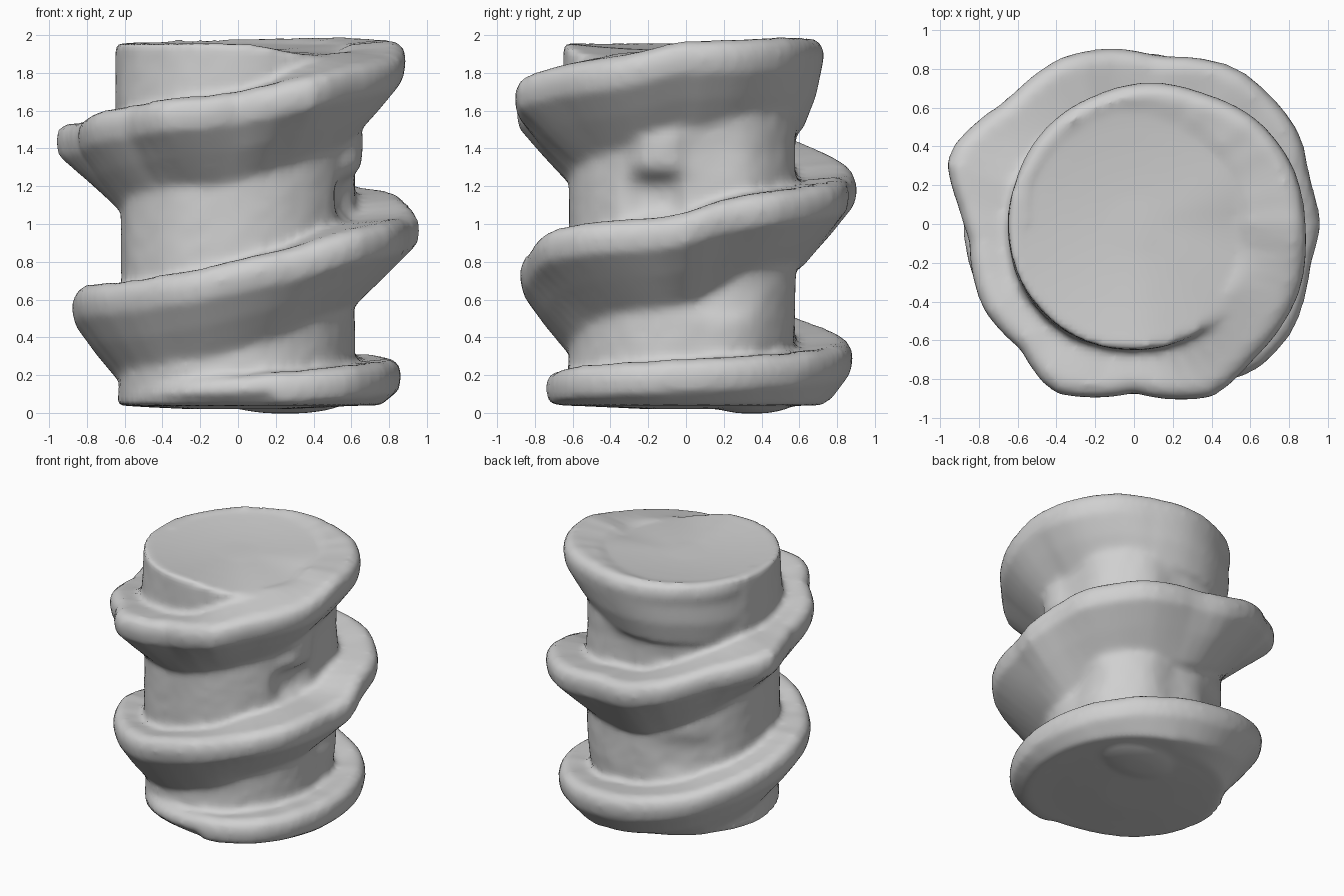
import bpy, bmesh, math, random

if "Cube" in bpy.data.objects:
    bpy.data.objects.remove(bpy.data.objects["Cube"])

random.seed(4)

# Spiral ramp stations: angle from the front (degrees), ledge height, outer radius
STATIONS = [
    (-450, .20, .62), (-405, .18, .65), (-360, .20, .72), (-315, .25, .86),
    (-270, .29, .86), (-225, .32, .885), (-180, .38, .88), (-145, .47, .89),
    (-120, .56, .88), (-80, .68, .875), (-45, .70, .855), (-20, .75, .88),
    (0, .81, .875), (20, .88, .89), (40, .97, .98), (56, 1.01, .985), (77, 1.03, .93),
    (90, 1.06, .96), (105, 1.14, .93), (118, 1.17, .97), (147, 1.22, .96),
    (171, 1.25, .87), (187, 1.27, .91), (203, 1.34, .935), (226, 1.44, .91),
    (250, 1.53, 1.03), (264, 1.54, .91), (275, 1.55, .85), (299, 1.60, .89),
    (318, 1.63, .87), (334, 1.66, .965), (360, 1.70, .87), (385, 1.79, .98),
    (400, 1.84, .93), (428, 1.89, .92), (447, 1.97, .885), (470, 1.98, .87),
    (490, 1.99, .83), (512, 1.99, .76), (532, 1.98, .735), (557, 1.98, .69),
    (607, 1.97, .65), (630, 1.96, .62)]


def station(angle):
    """Ledge height and radius between the two nearest stations."""
    for a, b in zip(STATIONS, STATIONS[1:]):
        if angle <= b[0]:
            f = (angle - a[0]) / (b[0] - a[0])
            return a[1] + f * (b[1] - a[1]), a[2] + f * (b[2] - a[2])
    return STATIONS[-1][1:]


def polar(r, angle, z):
    a = math.radians(angle)
    return (r * math.sin(a), -r * math.cos(a), z)


def bump(angle, z, a0, z0, wa, wz):
    d = (angle - a0 + 180) % 360 - 180
    return math.exp(-(d / wa) ** 4 - ((z - z0) / wz) ** 4)


def skin(bm, rings):
    """Join equal closed rings of vertices with quads."""
    n = len(rings[0])
    for p, q in zip(rings, rings[1:]):
        for i in range(n):
            j = (i + 1) % n
            bm.faces.new((p[i], p[j], q[j], q[i]))


bm = bmesh.new()

# Core column with a swollen corner, a few hollows and a knob
N, ROWS = 72, 50
rings = []
for k in range(ROWS + 1):
    z = .04 + 1.92 * k / ROWS
    ring = []
    for i in range(N):
        a = i * 360 / N
        c = math.cos(math.radians(a))
        r = .62 - .045 * max(0, -c) ** 2
        r += .03 * min(1, max(0, (z - 1.4) / .2))
        r += .02 * max(0, 1 - z / .3) + random.uniform(-.003, .003)
        r += .085 * bump(a, z, 134, .95, 27, .75)
        r += .03 * bump(a, z, 315, .95, 27, .8)
        r -= .08 * bump(a, z, 74, 1.14, 14, .11)
        r += .05 * bump(a, z, 76, 1.39, 12, .13)
        r -= .03 * bump(a, z, 105, .62, 16, .10)
        r -= .03 * bump(a, z, 215, .62, 20, .14)
        zz = z - .07 * bump(a, 0, 58, 0, 42, 1) * (k / ROWS) ** 8
        ring.append(bm.verts.new(polar(r, a, zz)))
    rings.append(ring)
# Dished top
edge = rings[-1]
for s in (.85, .65, .45, .25):
    rings.append([bm.verts.new((v.co.x * s, v.co.y * s,
                                1.92 + (v.co.z - 1.92) * s * s)) for v in edge])
# Slightly bulging floor
foot = rings[0]
for s, z in ((.75, .03), (.4, .02)):
    rings.insert(0, [bm.verts.new((v.co.x * s, v.co.y * s + .05, z)) for v in foot])
skin(bm, rings)
bm.faces.new(list(reversed(rings[0])))
bm.faces.new(rings[-1])

# Spiral ramp: flat ledge, rounded rim, straight sloping underside
rings = []
for angle in range(-450, 631, 6):
    t, r = station(angle)
    t += random.uniform(-.004, .004)
    lift = .06 * bump(angle, 0, 45, 0, 28, 1) if angle > 360 else 0
    section = [(.35, t - .14), (.60, t - .02 + lift), (r - .06, t), (r - .01, t - .03),
               (r + .005, t - .09), (r - .01, t - .17), (r * .5 + .325, t - .31),
               (.62, t - .48), (.35, t - .56)]
    ring = []
    for rr, z in section:
        if z < .05:     # tuck the base in where the ramp reaches the floor
            rr = min(rr, max(.60, r - .08))
            z = .025 + .02 * rr
        ring.append(bm.verts.new(polar(rr, angle, z)))
    rings.append(ring)
skin(bm, rings)
bm.faces.new(rings[0])
bm.faces.new(list(reversed(rings[-1])))

# Low knuckle under the floor toward the back
bmesh.ops.create_uvsphere(bm, u_segments=16, v_segments=8, radius=1)
bm.verts.ensure_lookup_table()
for v in bm.verts[-(16 * 7 + 2):]:
    v.co = (.25 + .3 * v.co.x, .35 + .22 * v.co.y, .05 + .055 * v.co.z)
bmesh.ops.recalc_face_normals(bm, faces=bm.faces)

mesh = bpy.data.meshes.new("spiral_tower")
bm.to_mesh(mesh)
bm.free()
tower = bpy.data.objects.new("spiral_tower", mesh)
bpy.context.collection.objects.link(tower)

# Plain clay colour
clay = bpy.data.materials.new("clay_grey")
clay.diffuse_color = (.63, .63, .63, 1)
clay.use_nodes = True
clay.node_tree.nodes["Principled BSDF"].inputs["Base Color"].default_value = clay.diffuse_color
mesh.materials.append(clay)

# Fuse ramp and column, then soften like worn clay
remesh = tower.modifiers.new("fuse", 'REMESH')
remesh.mode = 'VOXEL'
remesh.voxel_size = .025
remesh.use_smooth_shade = True
smooth = tower.modifiers.new("soften", 'SMOOTH')
smooth.factor = .5
smooth.iterations = 5
